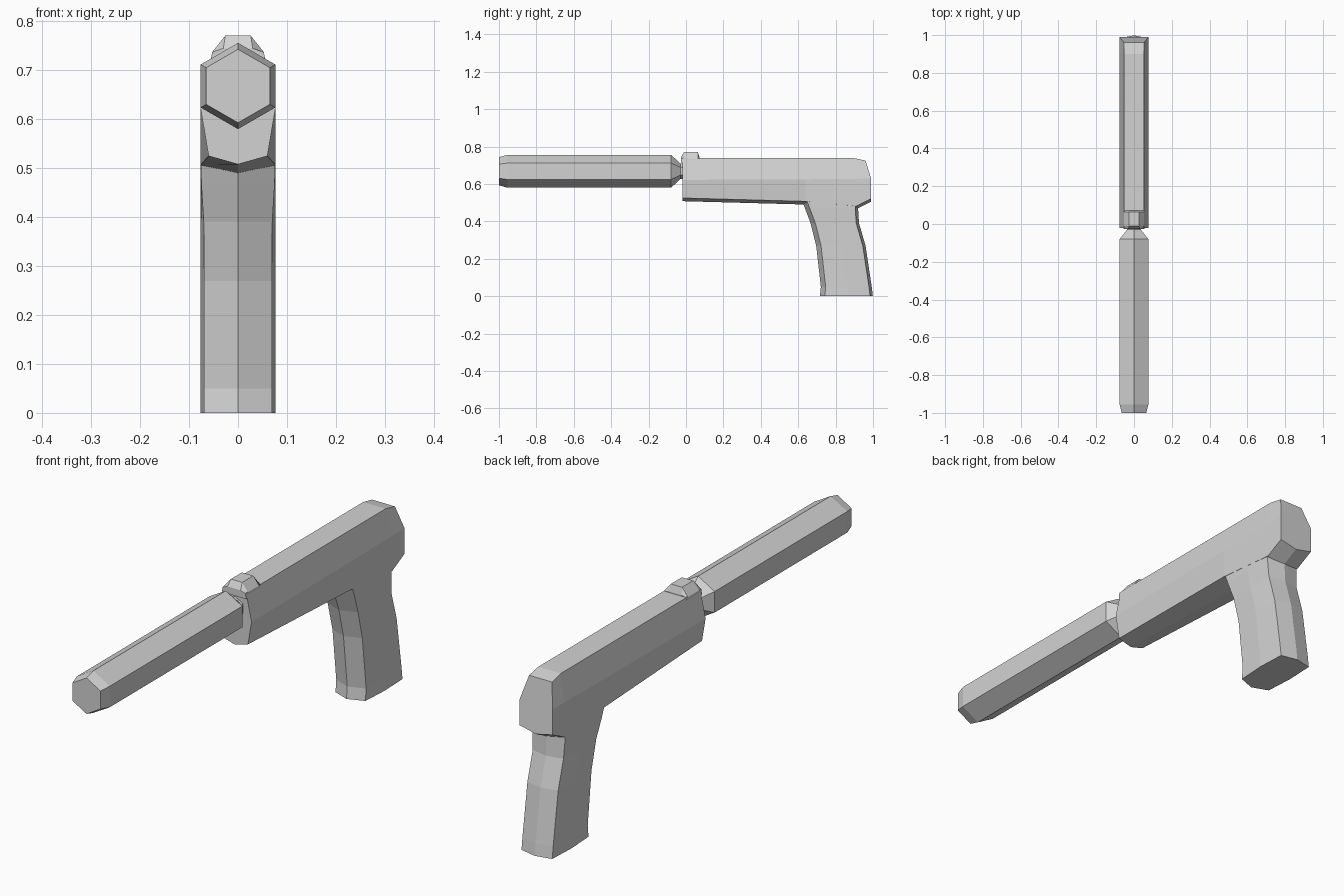
import bpy, bmesh, math

if "Cube" in bpy.data.objects:
    bpy.data.objects.remove(bpy.data.objects["Cube"])

grey = bpy.data.materials.new("light grey")
grey.diffuse_color = (0.65, 0.65, 0.65, 1)
grey.use_nodes = True
grey.node_tree.nodes["Principled BSDF"].inputs["Base Color"].default_value = grey.diffuse_color


def loft(name, rings):
    """Skin a list of closed rings and cap both ends."""
    bm = bmesh.new()
    loops = [[bm.verts.new(p) for p in ring] for ring in rings]
    n = len(loops[0])
    for a, b in zip(loops, loops[1:]):
        for i in range(n):
            j = (i + 1) % n
            bm.faces.new((a[i], a[j], b[j], b[i]))
    bm.faces.new(loops[0])
    bm.faces.new(loops[-1])
    bmesh.ops.recalc_face_normals(bm, faces=bm.faces)
    mesh = bpy.data.meshes.new(name)
    bm.to_mesh(mesh)
    bm.free()
    mesh.materials.append(grey)
    obj = bpy.data.objects.new(name, mesh)
    bpy.context.collection.objects.link(obj)
    return obj


def mirrored(half):
    """Close a half ring that starts and may end on the centre plane."""
    return half + [(-x, y, z) for x, y, z in reversed(half) if x > 0]


def hexagon(y, r, z=0.668):
    return [(r * math.sin(k * math.pi / 3), y, z + r * math.cos(k * math.pi / 3))
            for k in range(6)]


# Hexagonal barrel tube with a chamfered muzzle and a tapered neck
loft("barrel_tube", [hexagon(y, r) for y, r in
                     [(-1.0, 0.075), (-0.955, 0.088), (-0.08, 0.088),
                      (-0.03, 0.042), (0.0, 0.042)]])


# Body: top corner, widest line, lower corner and keel for each section
def body_ring(y, y_top, top, xt, mid, low_x, low):
    return mirrored([(xt, y_top, top), (0.0765, y, mid),
                     (low_x, y, low), (0, y, low - 0.017)])


loft("body", [
    body_ring(-0.02, -0.02, 0.738, 0.052, 0.622, 0.060, 0.525),
    body_ring(0.64, 0.64, 0.738, 0.052, 0.625, 0.0765, 0.507),
    body_ring(0.91, 0.90, 0.738, 0.052, 0.628, 0.0765, 0.482),
    body_ring(0.99, 0.96, 0.725, 0.053, 0.628, 0.0765, 0.522),
])

# Grip: height, front edge, back edge, front edge half width
grip = []
for z, front, back, w in [(0.0, 0.742, 0.984, 0.069), (0.05, 0.747, 0.978, 0.069),
                          (0.27, 0.722, 0.945, 0.069), (0.39, 0.692, 0.910, 0.070),
                          (0.47, 0.662, 0.905, 0.075), (0.515, 0.645, 0.905, 0.0755)]:
    grip.append(mirrored([(0, front - 0.026, z), (w, front, z),
                          (0.0762, (front + back) / 2, z),
                          (max(w, 0.071), back, z), (0, back + 0.015, z)]))
loft("grip", grip)

# Front sight block on top of the body
loft("front_sight", [
    mirrored([(x, y, z) for x, z in [(a, t), (0.053, 0.737), (0.056, 0.715)]])
    for y, a, t in [(-0.026, 0.030, 0.745), (-0.010, 0.026, 0.771),
                    (0.063, 0.026, 0.771), (0.072, 0.030, 0.742)]
])
